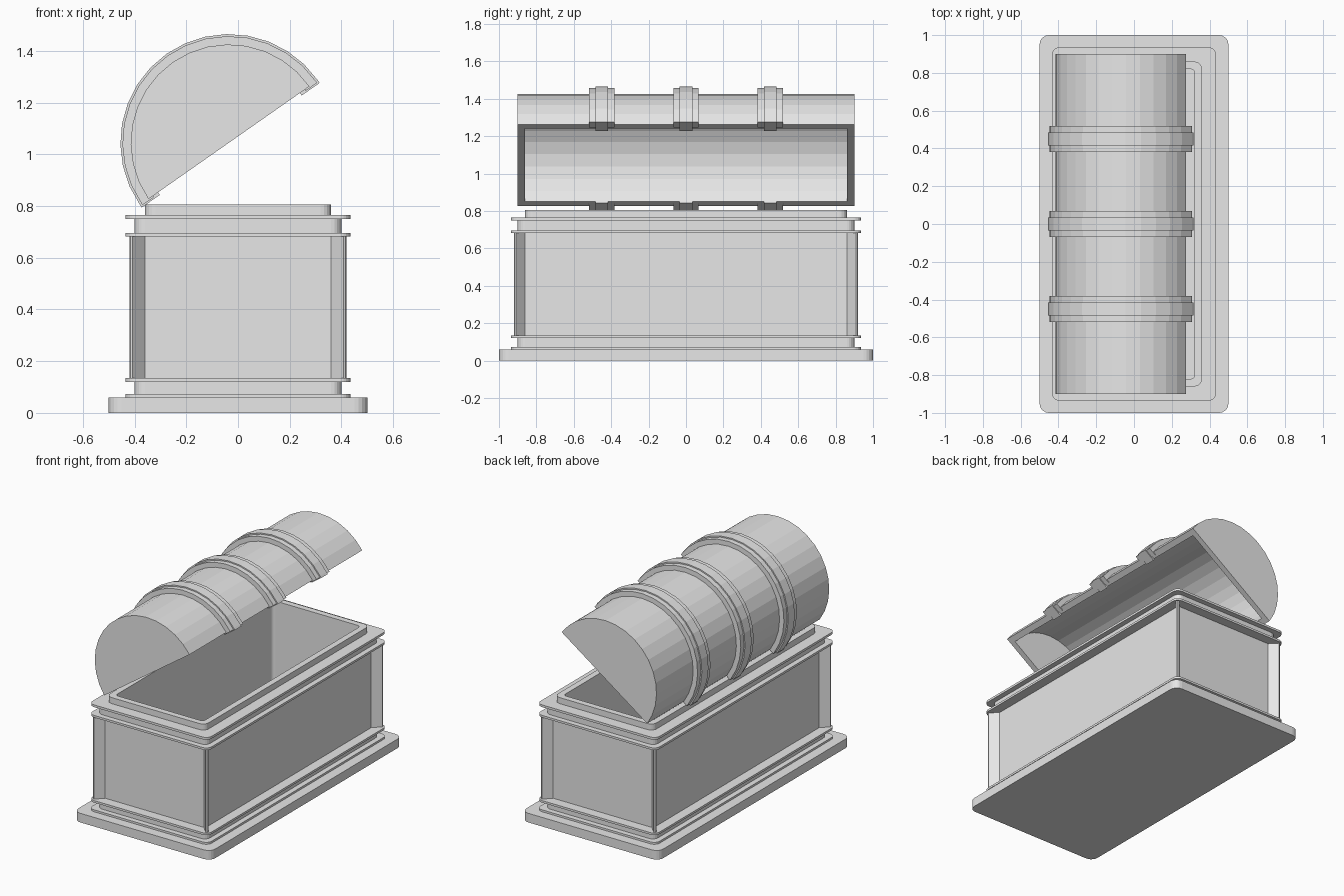
import bpy, bmesh, math

if "Cube" in bpy.data.objects:
    bpy.data.objects.remove(bpy.data.objects["Cube"])

grey = bpy.data.materials.new("stone_grey")
grey.diffuse_color = (0.8, 0.8, 0.8, 1)
grey.use_nodes = True
grey.node_tree.nodes["Principled BSDF"].inputs["Base Color"].default_value = grey.diffuse_color


def make(name, verts, faces, recalc=True):
    mesh = bpy.data.meshes.new(name)
    mesh.from_pydata(verts, [], faces)
    bm = bmesh.new()
    bm.from_mesh(mesh)
    if recalc:
        bmesh.ops.recalc_face_normals(bm, faces=bm.faces)
    bm.to_mesh(mesh)
    bm.free()
    mesh.materials.append(grey)
    ob = bpy.data.objects.new(name, mesh)
    bpy.context.collection.objects.link(ob)
    return ob


def rounded_rect(hx, hy, r, seg=5):
    """Counter-clockwise outline with rounded corners."""
    pts = []
    for k, (sx, sy) in enumerate([(1, 1), (-1, 1), (-1, -1), (1, -1)]):
        for i in range(seg + 1):
            a = math.pi / 2 * (k + i / seg)
            pts.append((sx * (hx - r) + r * math.cos(a), sy * (hy - r) + r * math.sin(a)))
    return pts


def loft(name, loops, caps=True):
    """Join a stack of (outline, z) loops of equal length."""
    n = len(loops[0][0])
    verts = [(x, y, z) for pts, z in loops for x, y in pts]
    faces = [(k * n + i, k * n + (i + 1) % n, (k + 1) * n + (i + 1) % n, (k + 1) * n + i)
             for k in range(len(loops) - 1) for i in range(n)]
    if caps:
        faces.append(tuple(range(n))[::-1])
        faces.append(tuple(range(len(verts) - n, len(verts))))
    return make(name, verts, faces, caps)


# Plinth
loft("plinth", [(rounded_rect(0.5, 1.0, 0.05), z) for z in (0, 0.06)])

# Stepped chest shell: (half width, z), out and up, then down into the cavity
profile = [(0.435, 0.055), (0.435, 0.073), (0.40, 0.073), (0.40, 0.12), (0.435, 0.12),
           (0.435, 0.134), (0.36, 0.134), (0.36, 0.682), (0.435, 0.682), (0.435, 0.696),
           (0.40, 0.696), (0.40, 0.75), (0.435, 0.75), (0.435, 0.765), (0.36, 0.765),
           (0.36, 0.805), (0.32, 0.805), (0.32, 0.13)]
loft("chest_shell", [(rounded_rect(h, h + 0.5, 0.04 if h > 0.33 else 0.02), z) for h, z in profile])

# Recessed side panels with sloping corner posts
outline = []
for k, (sx, sy) in enumerate([(1, 1), (-1, 1), (-1, -1), (1, -1)]):
    corner = [(0.37, 0.86), (0.42, 0.908), (0.416, 0.916), (0.408, 0.92), (0.36, 0.87)]
    if sx * sy < 0:
        corner.reverse()
    outline += [(sx * x, sy * y) for x, y in corner]
loft("side_panels", [(outline, 0.13), (outline, 0.686)], caps=False)

# Open lid frame: u across the lid, v up from its flat side
TILT, CX, CZ, SEG = math.radians(35), -0.035, 1.045, 16


def lid_point(u, y, v):
    return (CX + u * math.cos(TILT) - v * math.sin(TILT), y,
            CZ + u * math.sin(TILT) + v * math.cos(TILT))


def arc(r, y):
    return [lid_point(r * math.cos(math.pi * i / SEG), y, r * math.sin(math.pi * i / SEG))
            for i in range(SEG + 1)]


# Hollow half-round lid
n = SEG + 1
verts = arc(0.38, -0.9) + arc(0.38, 0.9) + arc(0.34, -0.862) + arc(0.34, 0.862)
faces = [tuple(range(k * n, k * n + n)) for k in range(4)]
for a in (0, 2 * n):
    faces += [(a + i, a + i + 1, a + n + i + 1, a + n + i) for i in range(SEG)]
for e in (0, SEG):
    faces.append((e, n + e, 3 * n + e, 2 * n + e))
for a in (0, n):
    faces.append((a, a + SEG, a + 2 * n + SEG, a + 2 * n))
make("lid", verts, faces)

# Lid bands with a raised middle strip and clasped ends
section = [(0.365, -0.0675), (0.412, -0.0675), (0.412, -0.034), (0.42, -0.034),
           (0.42, 0.034), (0.412, 0.034), (0.412, 0.0675), (0.365, 0.0675)]
BOX = [(0, 1, 3, 2), (4, 6, 7, 5), (0, 4, 5, 1), (2, 3, 7, 6), (0, 2, 6, 4), (1, 5, 7, 3)]
for b, yc in enumerate((-0.45, 0, 0.45)):
    m = len(section)
    verts = [p for r, y in section for p in arc(r, yc + y)]
    faces = [(j * n + i, j * n + i + 1, (j + 1) % m * n + i + 1, (j + 1) % m * n + i)
             for j in range(m) for i in range(SEG)]
    faces += [tuple(j * n + e for j in range(m)) for e in (0, SEG)]
    make(f"lid_band_{b + 1}", verts, faces)
    for side in (1, -1):
        for part, r0, r1, w, d in (("plate", 0.358, 0.412, 0.0675, 0.006),
                                   ("hook", 0.335, 0.42, 0.034, 0.012)):
            verts = [lid_point(side * r, yc + y, v)
                     for r in (r0, r1) for y in (-w, w) for v in (-d, 0.002)]
            make(f"band_{part}_{b + 1}_{'front' if side > 0 else 'hinge'}", verts, BOX)
